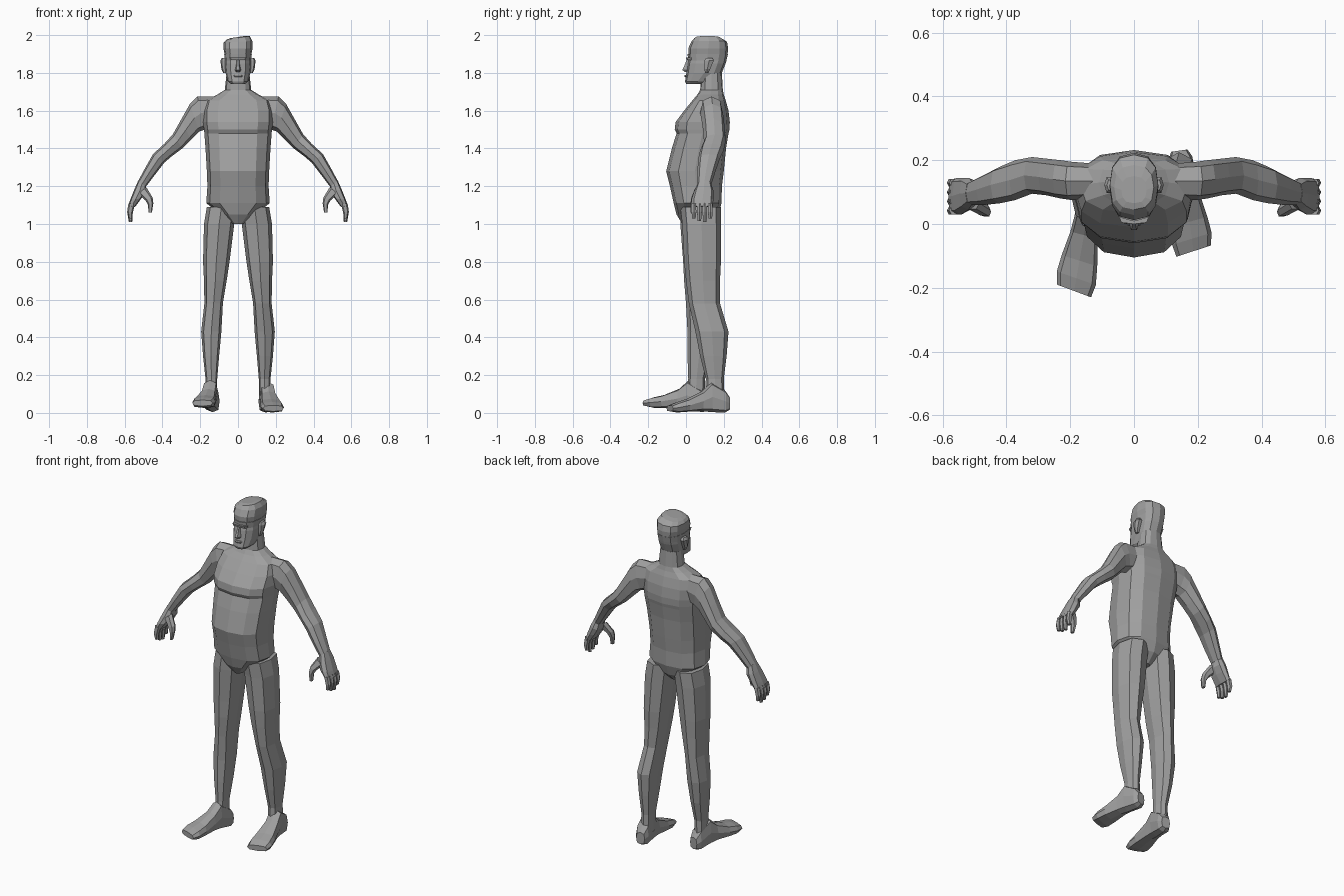
import bpy, bmesh, math
from mathutils import Vector

skin = bpy.data.materials.new("plain grey")
skin.diffuse_color = (0.35, 0.35, 0.35, 1)


def loft(name, rings, sides=8, power=2.5):
    """Flat-shaded skin over rings given as (centre, half axis u, half axis v)."""
    bm = bmesh.new()
    curve = lambda t: math.copysign(abs(t) ** (2 / power), t) if abs(t) > 1e-6 else 0
    loops = []
    for c, u, v in rings:
        angles = [2 * math.pi * i / sides for i in range(sides)]
        loops.append([bm.verts.new(c + u * curve(math.cos(a)) + v * curve(math.sin(a)))
                      for a in angles])
    for a, b in zip(loops, loops[1:]):
        for i in range(sides):
            j = (i + 1) % sides
            bm.faces.new((a[i], a[j], b[j], b[i]))
    bm.faces.new(loops[0])
    bm.faces.new(loops[-1])
    bmesh.ops.recalc_face_normals(bm, faces=bm.faces)
    mesh = bpy.data.meshes.new(name)
    bm.to_mesh(mesh)
    bm.free()
    mesh.materials.append(skin)
    ob = bpy.data.objects.new(name, mesh)
    bpy.context.collection.objects.link(ob)
    return ob


def span(xa, za, xb, zb, y0, y1, s=1):
    """Ring stretched between two outline points in x/z and a depth range in y."""
    a, b = Vector((xa * s, 0, za)), Vector((xb * s, 0, zb))
    return ((a + b) / 2 + Vector((0, (y0 + y1) / 2, 0)), (a - b) / 2,
            Vector((0, (y1 - y0) / 2, 0)))


def level(z, hw, y0, y1, tilt=0):
    return span(hw, z + tilt, -hw, z - tilt, y0, y1)


# Torso with belly, chest ledge, shoulders and neck
loft("torso", [level(*r) for r in (
    (1.00, .03, -.02, .12), (1.05, .09, -.05, .17), (1.11, .168, -.065, .188),
    (1.20, .162, -.085, .19), (1.28, .165, -.105, .20), (1.40, .172, -.075, .212),
    (1.48, .178, -.05, .225), (1.50, .18, -.06, .23), (1.54, .185, -.055, .232),
    (1.60, .185, -.01, .225), (1.655, .17, .035, .21), (1.685, .11, .06, .20),
    (1.71, .07, .075, .195), (1.80, .06, .08, .19))], 12)

# Head with jaw, skull and slightly lopsided hair top
loft("head", [level(*r) for r in (
    (1.74, .035, .002, .09), (1.755, .054, -.005, .13), (1.80, .066, .002, .19),
    (1.85, .071, .008, .21), (1.865, .07, .012, .214), (1.90, .073, .008, .222))], 12)
loft("hair", [level(*r) for r in (
    (1.895, .07, .014, .22), (1.93, .077, .012, .223), (1.965, .076, .028, .217, .004),
    (1.985, .062, .045, .185, .01), (1.99, .04, .065, .15, .006))], 12)

# Face details
loft("nose", [level(*r) for r in (
    (1.805, .012, -.008, .03), (1.815, .016, -.022, .03),
    (1.84, .010, -.010, .03), (1.875, .007, .004, .03))], 6)
loft("brow", [level(*r) for r in ((1.868, .045, .004, .05), (1.882, .048, .0, .05))], 8, 3.5)
loft("lips", [level(*r) for r in ((1.778, .022, -.006, .03), (1.784, .026, -.009, .03),
                                  (1.79, .022, -.006, .03))], 8)

for s, side in ((1, "left"), (-1, "right")):
    # Ear
    loft(side + "_ear", [span(*r, s) for r in (
        (.078, 1.80, .06, 1.80, .10, .12), (.088, 1.82, .06, 1.82, .095, .13),
        (.093, 1.865, .06, 1.865, .095, .15), (.085, 1.88, .06, 1.88, .105, .14))], 6)

    # Arm from shoulder to knuckles
    loft(side + "_arm", [span(*r, s) for r in (
        (.13, 1.675, .13, 1.52, .08, .19), (.215, 1.675, .175, 1.50, .075, .195),
        (.255, 1.635, .205, 1.49, .08, .20), (.30, 1.555, .25, 1.445, .09, .205),
        (.345, 1.475, .295, 1.40, .095, .21), (.39, 1.425, .355, 1.355, .075, .20),
        (.45, 1.37, .39, 1.325, .065, .18), (.495, 1.29, .44, 1.26, .06, .155),
        (.53, 1.225, .485, 1.20, .06, .135))])
    loft(side + "_palm", [span(*r, s) for r in (
        (.528, 1.23, .487, 1.205, .063, .132), (.548, 1.185, .49, 1.17, .045, .145),
        (.57, 1.13, .512, 1.135, .03, .145), (.582, 1.095, .545, 1.09, .03, .143))], 8, 3)

    # Fingers and thumb
    for i, tip in enumerate((1.03, 1.015, 1.01, 1.03)):
        y = .042 + i * .029
        loft(f"{side}_finger_{i + 1}", [span(*r, s) for r in (
            (.58, 1.11, .545, 1.105, y - .013, y + .013),
            (.587, 1.065, .557, 1.06, y - .014, y + .014),
            (.578, tip, .56, tip, y - .010, y + .010))], 6)
    loft(side + "_thumb", [span(*r, s) for r in (
        (.53, 1.16, .485, 1.195, .045, .085), (.49, 1.125, .452, 1.14, .025, .065),
        (.476, 1.10, .448, 1.11, .022, .055), (.474, 1.06, .456, 1.06, .022, .045))], 6)

# Legs: shared outline, one stepping slightly forward
outline = ((1.09, .165, .01), (1.0, .18, .02), (.8, .185, .045), (.7, .18, .06),
           (.58, .178, .08), (.43, .195, .088), (.3, .185, .10), (.18, .172, .11), (.07, .175, .11))
back_y = ((-.03, .185), (-.02, .185), (-.01, .185), (0, .18), (.015, .18),
          (.05, .225), (.075, .215), (.105, .20), (.10, .205))
front_y = ((-.03, .185), (-.03, .18), (-.015, .17), (-.01, .165), (.0, .16),
           (.008, .15), (.008, .13), (.012, .10), (.0, .10))
for s, side, depth in ((1, "left", back_y), (-1, "right", front_y)):
    loft(side + "_leg", [span(xo, z, xi, z, y0, y1, s)
                         for (z, xo, xi), (y0, y1) in zip(outline, depth)])

# Feet: distance along the foot, half width, sole and top heights
foot = ((0, .026, .015, .085), (.025, .038, .002, .12), (.10, .04, .004, .165),
        (.15, .044, .01, .115), (.23, .058, .006, .075), (.285, .064, .002, .058),
        (.325, .056, .008, .04))
for side, heel, toe, lift in (("left", (.142, .23), (.187, -.085), 0),
                              ("right", (-.13, .115), (-.188, -.21), .028)):
    start = Vector((*heel, 0))
    along = (Vector((*toe, 0)) - start) / .325
    across = along.normalized().cross(Vector((0, 0, 1)))
    skew = .18 if side == "right" else -.18
    rings = []
    for d, hw, lo, hi in foot:
        c = start + along * d + Vector((0, 0, (lo + hi) / 2 + lift * d / .325))
        u = (across - along * skew * d / .325) * hw
        rings.append((c, u, Vector((0, 0, (hi - lo) / 2))))
    loft(side + "_foot", rings, 8, 3.2)
